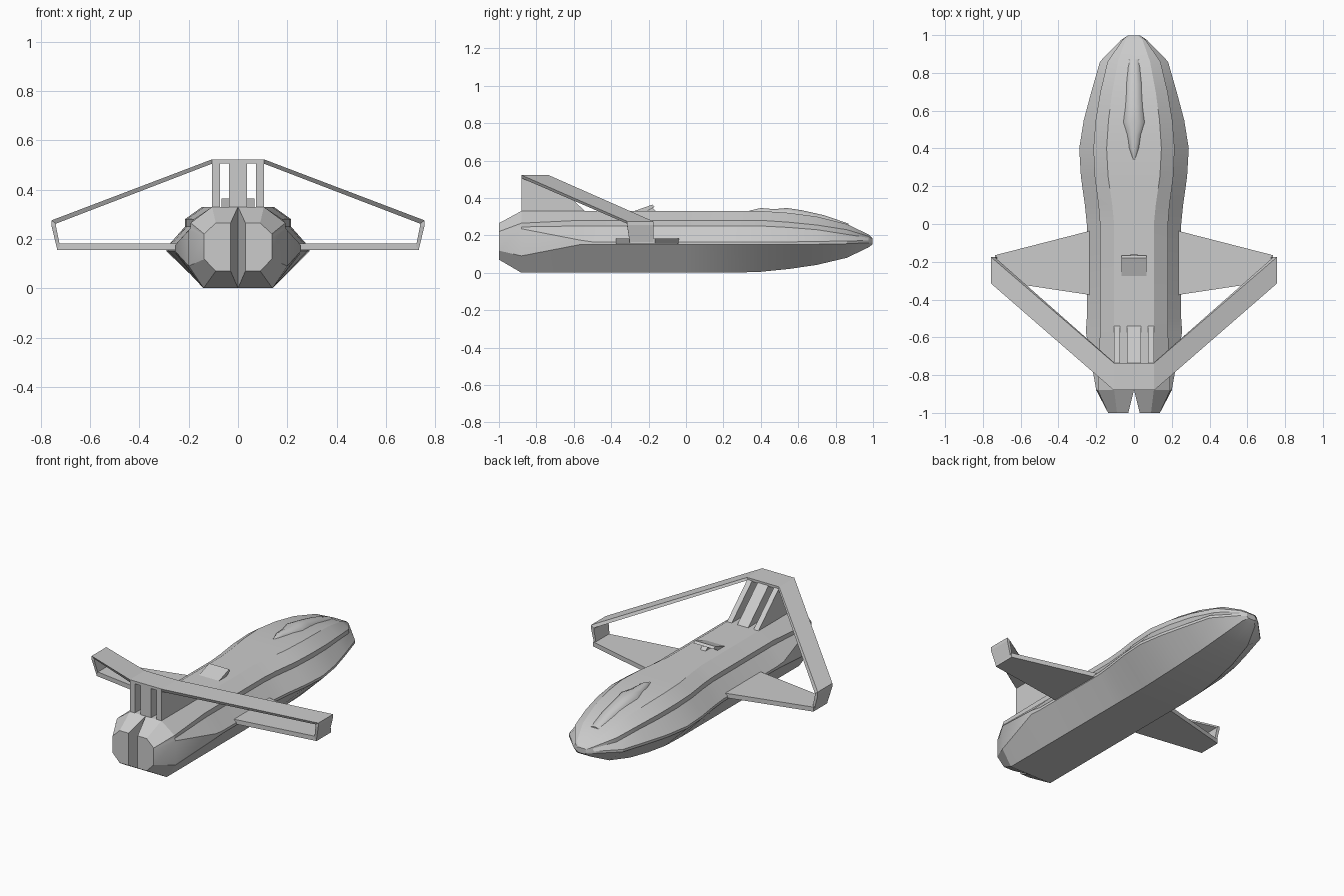
import bpy, bmesh

if "Cube" in bpy.data.objects:
    bpy.data.objects.remove(bpy.data.objects["Cube"])


def make(name, verts, faces, mirror=False, smooth=None):
    me = bpy.data.meshes.new(name)
    me.from_pydata(verts, [], faces)
    ob = bpy.data.objects.new(name, me)
    bpy.context.collection.objects.link(ob)
    bm = bmesh.new()
    bm.from_mesh(me)
    if mirror:
        flip = [bm.verts.new((-v.co.x, v.co.y, v.co.z)) for v in list(bm.verts)]
        bm.verts.ensure_lookup_table()
        n = len(flip)
        for f in list(bm.faces):
            bm.faces.new([flip[v.index] for v in reversed(f.verts)])
    bmesh.ops.remove_doubles(bm, verts=bm.verts, dist=1e-4)
    bmesh.ops.recalc_face_normals(bm, faces=bm.faces)
    bm.to_mesh(me)
    bm.free()
    if smooth:
        for o in bpy.context.selected_objects:
            o.select_set(False)
        bpy.context.view_layer.objects.active = ob
        ob.select_set(True)
        bpy.ops.object.shade_smooth_by_angle(angle=smooth)
    return ob


def loft(rings, closed, caps):
    n = len(rings[0])
    verts = [p for r in rings for p in r]
    faces = []
    for i in range(len(rings) - 1):
        for j in range(n if closed else n - 1):
            k = (j + 1) % n
            faces.append((i * n + j, i * n + k, (i + 1) * n + k, (i + 1) * n + j))
    for c in caps:
        faces.append([c * n + j for j in range(n)])
    return verts, faces


def prism(name, profile, x0, x1):
    rings = [[(x, y, z) for y, z in profile] for x in (x0, x1)]
    return make(name, *loft(rings, True, (0, 1)))


# Hull: half sections (y, floor x, floor z, chine x, chine z low/high,
# shoulder x, shoulder z low/high, roof edge x, roof z), mirrored
S = [(-1.0, .09, .07, .137, .118, .205, .137, .215, .22, .09, .265),
     (-.88, .14, 0, .20, .09, .235, .192, .245, .265, .105, .33),
     (-.57, .14, 0, .255, .15, .175, .18, .25, .28, .105, .33),
     (-.50, .14, 0, .25, .15, .165, .18, .25, .28, .105, .33),
     (0, .14, 0, .25, .15, .165, .18, .25, .28, .105, .33),
     (.10, .14, 0, .26, .15, .165, .188, .25, .28, .115, .33),
     (.25, .14, 0, .281, .15, .165, .208, .25, .28, .137, .33),
     (.40, .14, .005, .29, .15, .165, .215, .25, .28, .145, .33),
     (.55, .13, .02, .266, .15, .165, .203, .242, .27, .135, .32),
     (.70, .115, .042, .226, .152, .167, .178, .23, .255, .115, .30),
     (.86, .09, .08, .18, .155, .17, .14, .205, .23, .085, .26),
     (.975, .045, .135, .068, .16, .172, .06, .187, .195, .045, .205),
     (.998, .02, .152, .032, .16, .17, .028, .176, .18, .02, .184)]
rings = []
for y, bx, bz, cx, c1, c2, sx, s1, s2, tx, tz in S:
    m = .03 if y == -1 else 0          # split between the twin tail blocks
    rings.append([(m, y, bz), (bx, y, bz), (cx, y, c1), (cx, y, c2),
                  (sx, y, s1), (sx, y, s2), (tx, y, tz), (m, y, tz)])
v, f = loft(rings, False, (0, len(S) - 1))
f.append((0, 7, 15, 8))                # wall of the tail notch
make("hull", v, f, True, .4)

# Canopy ridge on the nose: (y, half width, crest z, base z)
C = [(.34, .006, .332, .32), (.40, .028, .346, .32), (.47, .04, .34, .315),
     (.54, .062, .346, .31), (.62, .05, .334, .30), (.74, .045, .307, .28),
     (.87, .035, .262, .24)]
rings = [[(-w, y, b), (-w * .8, y, b + (z - b) * .65), (-w * .3, y, z),
          (w * .3, y, z), (w * .8, y, b + (z - b) * .65), (w, y, b)]
         for y, w, z, b in C]
make("canopy", *loft(rings, True, (0, len(C) - 1)), smooth=.7)

# Main wings
plan = [(.15, -.015), (.735, -.165), (.735, -.30), (.15, -.388)]
rings = [[(x, y, z) for x, y in plan] for z in (.155, .182)]
make("wings", *loft(rings, True, (0, 1)), mirror=True)

# Raised brace joining tail fin and wing tips: (outer x, z, inner x, z, y back, y front)
B = [(0, .522, 0, .506, -.88, -.735), (.107, .522, .103, .506, -.88, -.735),
     (.757, .275, .738, .262, -.315, -.175), (.757, .255, .738, .25, -.315, -.175),
     (.733, .157, .719, .157, -.30, -.175)]
rings = [[(xo, yb, zo), (xo, yf, zo), (xi, yf, zi), (xi, yb, zi)]
         for xo, zo, xi, zi, yb, yf in B]
make("brace", *loft(rings, True, (4,)), mirror=True)

# Tail fin made of three uprights with open slots between
fin = [(-.88, .32), (-.88, .515), (-.74, .515), (-.53, .32)]
for i, (a, b) in enumerate([(-.105, -.073), (-.036, .036), (.073, .105)]):
    prism("fin_upright_%d" % i, fin, a, b)

# Dorsal scoop with its small support post
prism("dorsal_scoop", [(-.29, .325), (-.18, .364), (-.168, .352), (-.215, .325)],
      -.067, .067)
prism("scoop_post", [(-.23, .325), (-.19, .355), (-.155, .325)], -.018, .018)
